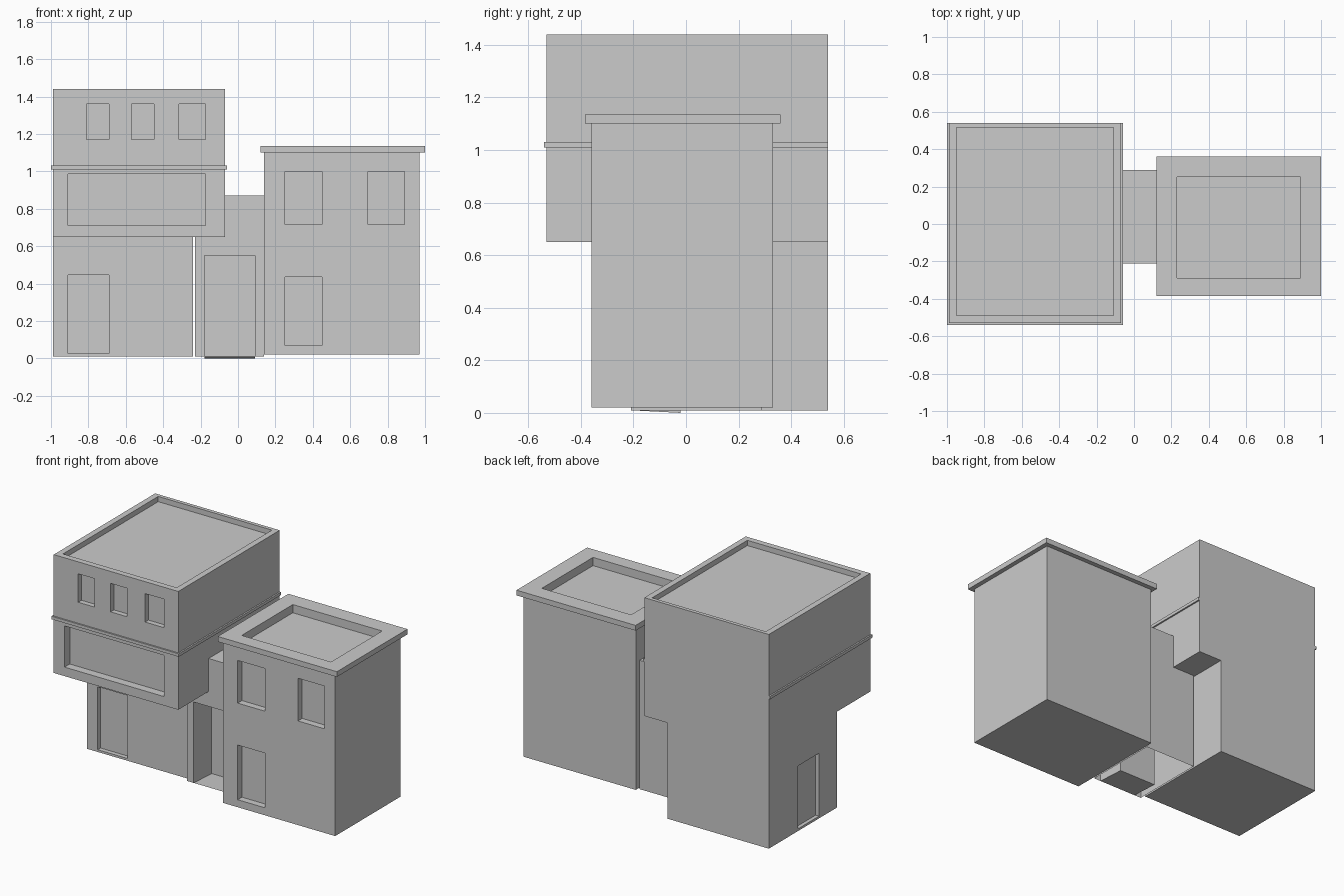
import bpy, bmesh

if "Cube" in bpy.data.objects:
    bpy.data.objects.remove(bpy.data.objects["Cube"])


def add_box(bm, x0, x1, y0, y1, z0, z1):
    """Add an axis-aligned box to a bmesh."""
    verts = bmesh.ops.create_cube(bm, size=1)["verts"]
    for v in verts:
        v.co = (x1 if v.co.x > 0 else x0,
                y1 if v.co.y > 0 else y0,
                z1 if v.co.z > 0 else z0)


def finish(bm, name):
    mesh = bpy.data.meshes.new(name)
    bm.to_mesh(mesh)
    bm.free()
    obj = bpy.data.objects.new(name, mesh)
    bpy.context.collection.objects.link(obj)
    return obj


def boxes(name, *dims):
    bm = bmesh.new()
    for d in dims:
        add_box(bm, *d)
    return finish(bm, name)


def block(name, dims, cuts=()):
    """Box with rectangular recesses carved out of it."""
    obj = boxes(name, dims)
    if cuts:
        cutter = boxes(name + "_cutter", *cuts)
        cutter.hide_render = True
        mod = obj.modifiers.new("recesses", "BOOLEAN")
        mod.operation = "DIFFERENCE"
        mod.solver = "EXACT"
        mod.object = cutter
        deps = bpy.context.evaluated_depsgraph_get()
        carved = bpy.data.meshes.new_from_object(obj.evaluated_get(deps))
        obj.modifiers.clear()
        obj.data = carved
        bpy.data.objects.remove(cutter)
    return obj


def front_cut(y, depth, x0, x1, z0, z1):
    """Recess opening towards -y in a wall at y."""
    return (x0, x1, y - 0.1, y + depth, z0, z1)


# Left house: set-back ground floor with a front and a side door
block("left_ground_floor", (-0.99, -0.24, -0.18, 0.54, 0.01, 0.65), [
    front_cut(-0.18, 0.03, -0.91, -0.69, 0.025, 0.445),
    (-1.1, -0.965, 0.01, 0.23, 0.025, 0.445),
])

# Left house: overhanging upper floors, windows and sunken roof
small_windows = [front_cut(-0.53, 0.035, x0, x1, 1.17, 1.36)
                 for x0, x1 in ((-0.81, -0.69), (-0.57, -0.45), (-0.315, -0.175))]
block("left_upper_floors", (-0.99, -0.07, -0.53, 0.54, 0.65, 1.44), small_windows + [
    front_cut(-0.53, 0.055, -0.91, -0.175, 0.71, 0.985),
    (-0.95, -0.11, -0.49, 0.515, 1.405, 1.6),
])

# Ledge around the front and sides of the left house
boxes("left_ledge",
      (-1.0, -0.06, -0.54, -0.52, 1.01, 1.03),
      (-1.0, -0.98, -0.52, 0.54, 1.01, 1.03),
      (-0.08, -0.06, -0.52, 0.54, 1.01, 1.03))

# Right house: walls with three windows
block("right_walls", (0.14, 0.97, -0.36, 0.33, 0.02, 1.10), [
    front_cut(-0.36, 0.045, 0.25, 0.45, 0.715, 1.0),
    front_cut(-0.36, 0.045, 0.695, 0.89, 0.715, 1.0),
    front_cut(-0.36, 0.045, 0.25, 0.45, 0.07, 0.435),
    (0.23, 0.89, -0.29, 0.25, 1.08, 1.3),
])

# Right house: projecting roof rim
block("right_roof_rim", (0.12, 1.0, -0.385, 0.36, 1.10, 1.135),
      [(0.23, 0.89, -0.29, 0.25, 1.0, 1.3)])

# Link between the houses: open underneath, with a deep doorway pocket
bm = bmesh.new()
X0, X1, DX0, DX1 = -0.23, 0.14, -0.18, 0.09
outer = [(X0, 0.01), (X0, 0.87), (X1, 0.87), (X1, 0.01)]
door = [(DX0, 0.01), (DX0, 0.55), (DX1, 0.55), (DX1, 0.01)]


def ring(points, y):
    return [bm.verts.new((x, y, z)) for x, z in points]


of, ob = ring(outer, -0.21), ring(outer, 0.29)
df, db = ring(door, -0.21), ring(door, -0.02)
for i in (0, 3):
    db[i].co.z = 0.0
for i in range(3):
    bm.faces.new((of[i], of[i + 1], ob[i + 1], ob[i]))
    bm.faces.new((of[i], df[i], df[i + 1], of[i + 1]))
    bm.faces.new((df[i], db[i], db[i + 1], df[i + 1]))
bm.faces.new(ob)
bm.faces.new(db)
bm.faces.new((df[0], df[3], db[3], db[0]))
bmesh.ops.recalc_face_normals(bm, faces=bm.faces)
finish(bm, "link_with_doorway")
